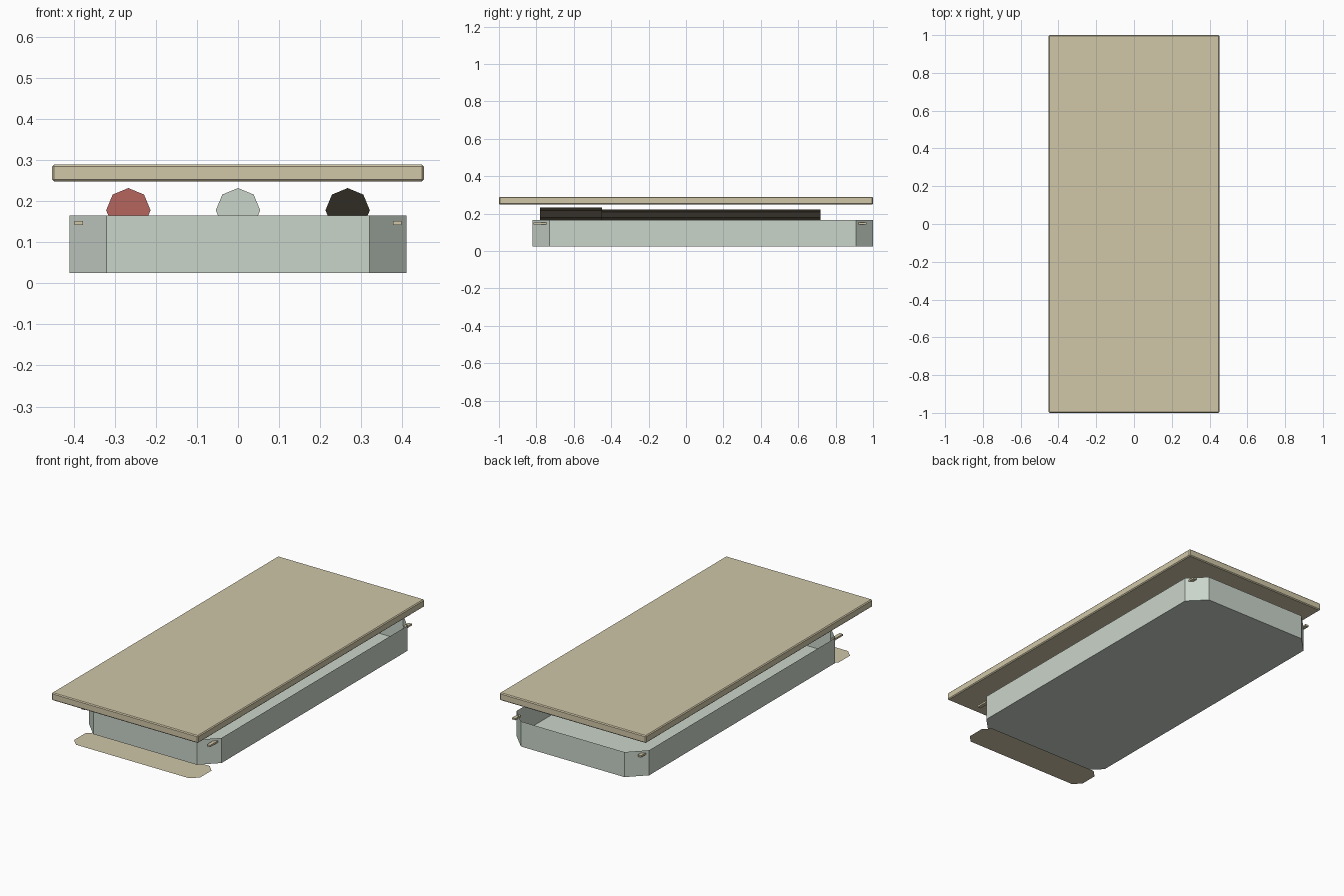
import bpy, bmesh, math
from mathutils import Matrix

cube = bpy.data.objects.get("Cube")
if cube:
    bpy.data.objects.remove(cube, do_unlink=True)


def material(name, rgb):
    m = bpy.data.materials.new(name)
    m.use_nodes = True
    m.diffuse_color = (*rgb, 1)
    m.node_tree.nodes["Principled BSDF"].inputs["Base Color"].default_value = (*rgb, 1)
    return m


TAN = material("tan", (0.63, 0.57, 0.39))
PALE = material("pale_grey_green", (0.59, 0.66, 0.59))
RED = material("brick_red", (0.46, 0.13, 0.11))
BLACK = material("warm_black", (0.03, 0.025, 0.017))


def finish(name, bm, mat):
    mesh = bpy.data.meshes.new(name)
    bm.to_mesh(mesh)
    bm.free()
    mesh.materials.append(mat)
    obj = bpy.data.objects.new(name, mesh)
    bpy.context.collection.objects.link(obj)
    return obj


def box(name, centre, size, mat):
    bm = bmesh.new()
    bmesh.ops.create_cube(bm, size=1, matrix=Matrix.Translation(centre) @ Matrix.Diagonal((*size, 1)))
    return finish(name, bm, mat)


def octagon(bm, half_width, y0, y1, cut, z):
    """Face shaped as a rectangle with its corners cut off."""
    right = [(half_width - cut, y0), (half_width, y0 + cut),
             (half_width, y1 - cut), (half_width - cut, y1)]
    outline = right + [(-x, y) for x, y in reversed(right)]
    return bm.faces.new([bm.verts.new((x, y, z)) for x, y in outline])


# Open tray with thin walls
bm = bmesh.new()
floor = octagon(bm, 0.41, -0.82, 1.0, 0.09, 0.025)
rim = bmesh.ops.extrude_edge_only(bm, edges=list(floor.edges))["geom"]
bmesh.ops.translate(bm, vec=(0, 0, 0.14), verts=[v for v in rim if isinstance(v, bmesh.types.BMVert)])
bmesh.ops.recalc_face_normals(bm, faces=bm.faces)
if floor.normal.z > 0:
    bmesh.ops.reverse_faces(bm, faces=bm.faces)
finish("tray", bm, PALE)

# Lid floating above the tray
lid = box("lid", (0, 0, 0.269), (0.905, 2.0, 0.042), TAN)
bevel = lid.modifiers.new("edge", "BEVEL")
bevel.width = 0.005
bevel.segments = 1

# Paper-thin label on the ground at the front
bm = bmesh.new()
octagon(bm, 0.39, -0.93, -0.75, 0.04, 0)
finish("front_label", bm, TAN)


# Markers: eight-sided barrel with a wider cap at the front
def rod(name, x, radius, y0, y1, mat):
    bm = bmesh.new()
    place = Matrix.Translation((x, (y0 + y1) / 2, 0.178)) @ Matrix.Rotation(math.pi / 2, 4, "X")
    bmesh.ops.create_cone(bm, cap_ends=True, segments=8, radius1=radius, radius2=radius,
                          depth=y1 - y0, matrix=place)
    finish(name, bm, mat)


for label, x, mat in (("red", -0.267, RED), ("pale", 0, PALE), ("black", 0.267, BLACK)):
    rod(label + "_marker_cap", x, 0.054, -0.78, -0.45, mat)
    rod(label + "_marker_barrel", x, 0.044, -0.45, 0.72, mat)

# Small pins through the cut corners
for side, x in (("left", 0.388), ("right", -0.388)):
    box("front_pin_" + side, (x, -0.78, 0.147), (0.02, 0.07, 0.01), TAN)
    box("back_pin_" + side, (x, 0.94, 0.147), (0.02, 0.05, 0.01), TAN)
